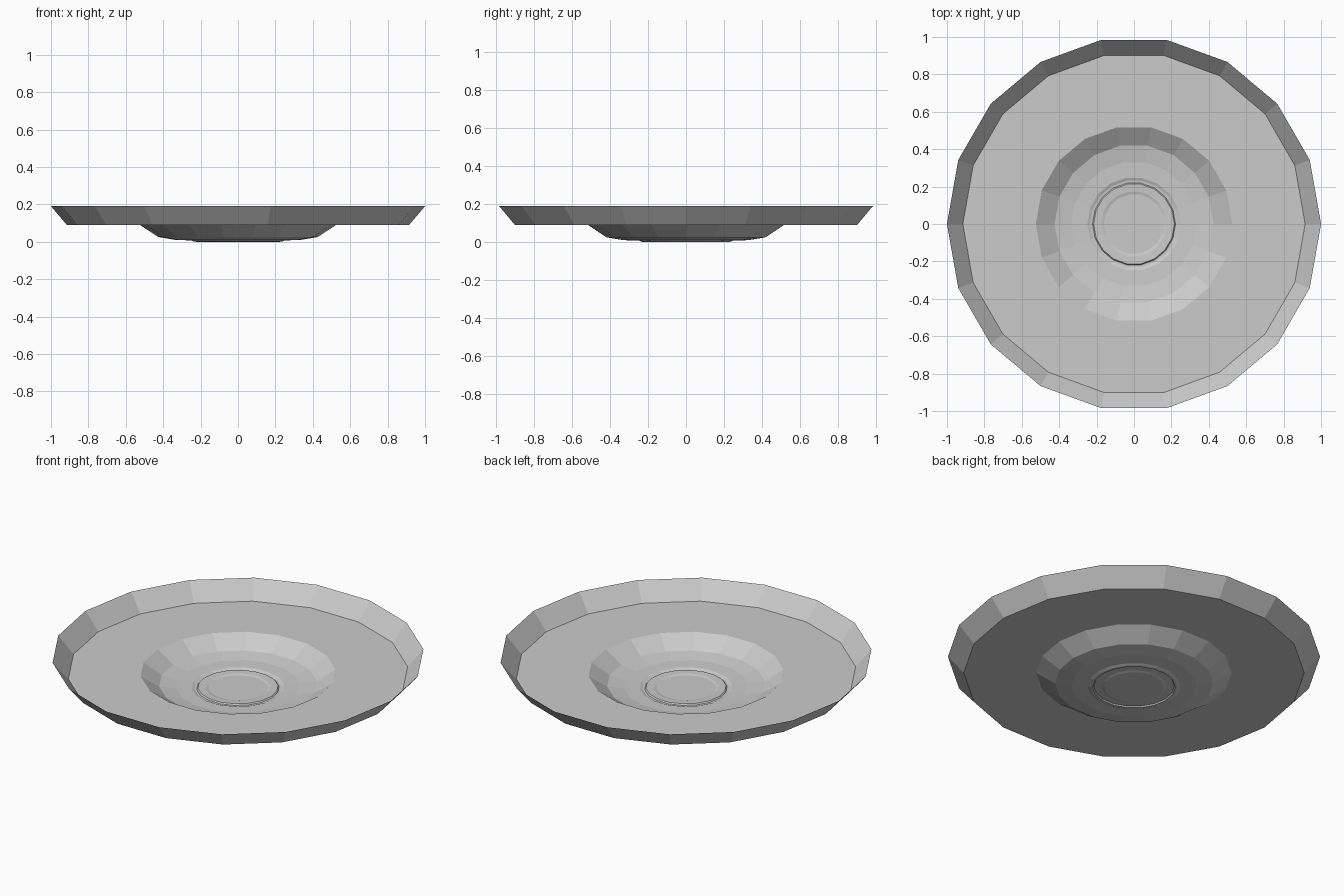
import bpy, bmesh, math

if "Cube" in bpy.data.objects:
    bpy.data.objects.remove(bpy.data.objects["Cube"])

SIDES = 18
# (radius, height) from the rim inwards to the centre
PROFILE = [
    (1.0, 0.19), (0.915, 0.09),      # sloped rim
    (0.525, 0.09),                   # broad flat band
    (0.425, 0.025), (0.335, 0.01),   # sunken well
    (0.25, 0.007), (0.235, 0.001),   # groove round the centre
    (0.222, 0.0), (0.216, 0.007),
    (0.175, 0.005), (0.16, 0.001),   # small centre dish
]

bm = bmesh.new()


def ring(radius, height):
    return [bm.verts.new((radius * math.cos(math.tau * i / SIDES),
                          radius * math.sin(math.tau * i / SIDES), height))
            for i in range(SIDES)]


# Open sheet joined ring by ring
rings = [ring(r, z) for r, z in PROFILE]
for outer, inner in zip(rings, rings[1:]):
    for i in range(SIDES):
        j = (i + 1) % SIDES
        bm.faces.new((outer[i], outer[j], inner[j], inner[i]))
bm.faces.new(rings[-1])  # centre disc

mesh = bpy.data.meshes.new("plate")
bm.to_mesh(mesh)
bm.free()
plate = bpy.data.objects.new("plate", mesh)
bpy.context.collection.objects.link(plate)

# Plain light grey, flat faces
grey = bpy.data.materials.new("light grey")
grey.diffuse_color = (0.6, 0.6, 0.6, 1.0)
grey.use_nodes = True
grey.node_tree.nodes["Principled BSDF"].inputs["Base Color"].default_value = grey.diffuse_color
mesh.materials.append(grey)
